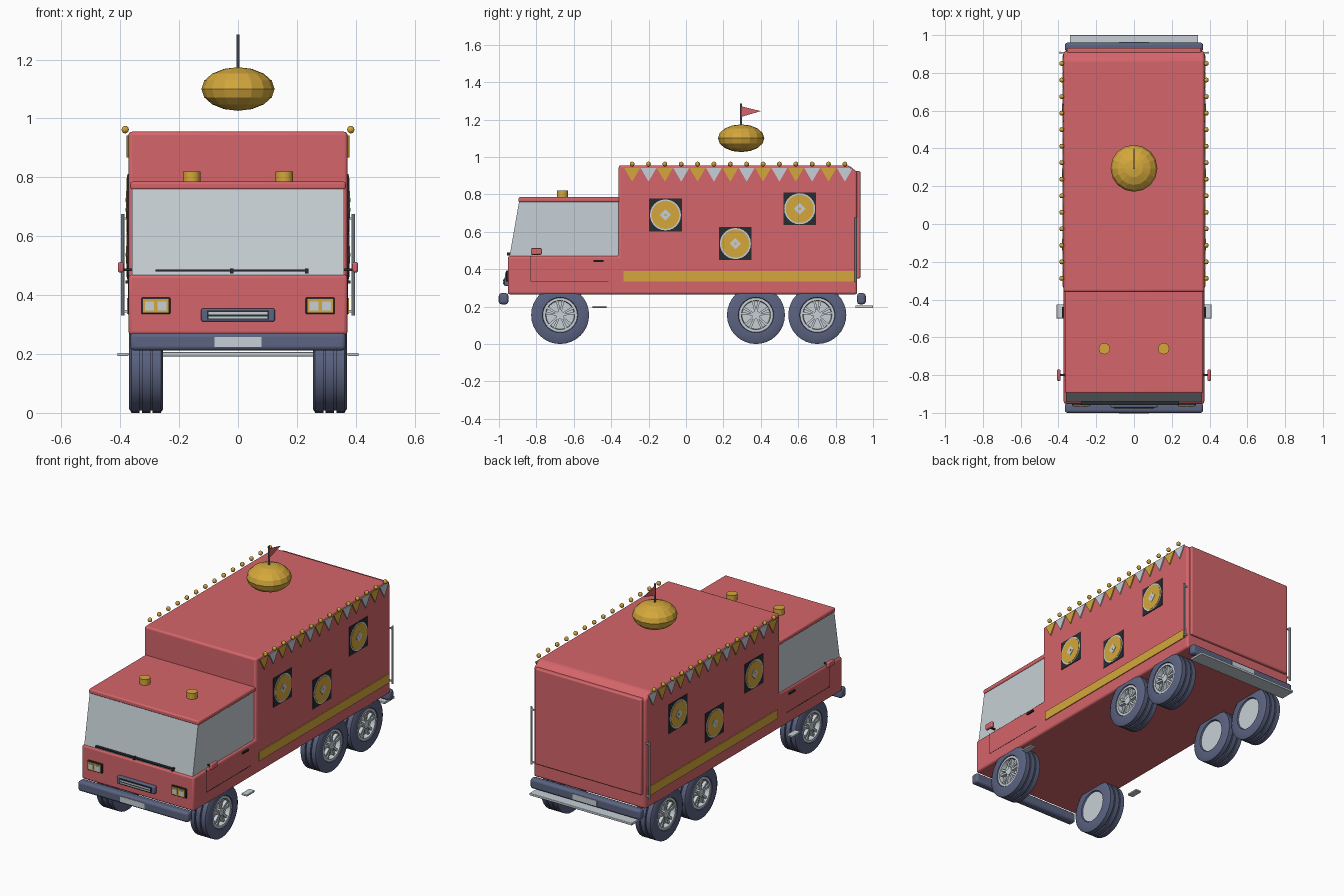
import bpy, bmesh
from math import sin, cos, pi, radians
from mathutils import Matrix, Vector

old = bpy.data.objects.get("Cube")
if old:
    bpy.data.objects.remove(old, do_unlink=True)


def material(name, rgb):
    m = bpy.data.materials.new(name)
    m.use_nodes = True
    m.diffuse_color = (*rgb, 1)
    m.node_tree.nodes["Principled BSDF"].inputs["Base Color"].default_value = (*rgb, 1)
    return m


RED = material("coral red", (0.66, 0.13, 0.145))
GOLD = material("gold", (0.66, 0.39, 0.045))
SILVER = material("pale silver", (0.57, 0.63, 0.67))
SLATE = material("slate blue", (0.105, 0.125, 0.22))
BLACK = material("black", (0.022, 0.024, 0.028))
STEEL = material("steel", (0.17, 0.19, 0.23))


def finish(name, bm, mat, bevel=0, smooth=False):
    bmesh.ops.recalc_face_normals(bm, faces=bm.faces)
    me = bpy.data.meshes.new(name)
    bm.to_mesh(me)
    bm.free()
    me.materials.append(mat)
    ob = bpy.data.objects.new(name, me)
    bpy.context.collection.objects.link(ob)
    if bevel:
        mod = ob.modifiers.new("rounded edges", "BEVEL")
        mod.width, mod.segments = bevel, 3
        mod.limit_method, mod.angle_limit = "ANGLE", radians(25)
    if smooth or bevel:
        bpy.ops.object.select_all(action="DESELECT")
        ob.select_set(True)
        bpy.context.view_layer.objects.active = ob
        bpy.ops.object.shade_smooth_by_angle(angle=radians(35))
    return ob


def prism(name, pts, x0, x1, mat, bevel=0, smooth=False):
    """Extrude a (y, z) outline along x."""
    bm = bmesh.new()
    face = bm.faces.new([bm.verts.new((x0, y, z)) for y, z in pts])
    res = bmesh.ops.extrude_face_region(bm, geom=[face])
    verts = [v for v in res["geom"] if isinstance(v, bmesh.types.BMVert)]
    bmesh.ops.translate(bm, verts=verts, vec=(x1 - x0, 0, 0))
    return finish(name, bm, mat, bevel, smooth)


def box(name, x, y, z, mat, bevel=0):
    pts = [(y[0], z[0]), (y[1], z[0]), (y[1], z[1]), (y[0], z[1])]
    return prism(name, pts, x[0], x[1], mat, bevel)


def ring(y, z, r, n):
    return [(y + r * cos(2 * pi * i / n), z + r * sin(2 * pi * i / n)) for i in range(n)]


def square(y, z, r):
    return [(y - r, z - r), (y + r, z - r), (y + r, z + r), (y - r, z + r)]


def post(name, loc, r, height, mat, n=16):
    bm = bmesh.new()
    bmesh.ops.create_cone(bm, cap_ends=True, segments=n, radius1=r, radius2=r,
                          depth=height, matrix=Matrix.Translation(loc))
    return finish(name, bm, mat, smooth=True)


def ball(name, loc, scale, mat, u, v):
    bm = bmesh.new()
    bmesh.ops.create_uvsphere(bm, u_segments=u, v_segments=v, radius=1,
                              matrix=Matrix.Translation(loc) @ Matrix.Diagonal((*scale, 1)))
    return finish(name, bm, mat)


def lathe(name, profile, centre, mat, n=32):
    """Spin a closed (x, radius) profile round the x axis."""
    bm = bmesh.new()
    c = Vector(centre)
    vs = [bm.verts.new(c + Vector((x, 0, r))) for x, r in profile]
    es = [bm.edges.new((a, b)) for a, b in zip(vs, vs[1:] + vs[:1])]
    bmesh.ops.spin(bm, geom=vs + es, cent=c, axis=(1, 0, 0), angle=2 * pi, steps=n)
    bmesh.ops.remove_doubles(bm, verts=bm.verts, dist=0.0003)
    return finish(name, bm, mat, smooth=True)


# Body shell, cab glass, cab roof and rear door
W = 0.372
prism("body", [(-0.952, 0.265), (0.915, 0.265), (0.915, 0.92), (0.87, 0.955),
               (-0.36, 0.955), (-0.36, 0.47), (-0.952, 0.47)], -W, W, RED, 0.012)
prism("cab_windows", [(-0.945, 0.46), (-0.35, 0.46), (-0.35, 0.765), (-0.892, 0.765)],
      -0.36, 0.36, SILVER)
box("cab_roof", (-0.366, 0.366), (-0.896, -0.35), (0.758, 0.785), RED, 0.008)
box("rear_door", (-0.355, 0.355), (0.90, 0.932), (0.35, 0.925), RED, 0.008)

# Bumpers, number plates and rear step
for end, y0, y1, face in (("front", -1.0, -0.95, -1.0), ("rear", 0.915, 0.96, 0.96)):
    box(end + "_bumper", (-0.366, 0.366), (y0, y1), (0.212, 0.272), SLATE, 0.014)
    box(end + "_plate", (-0.08, 0.08), (face - 0.003, face + 0.003), (0.224, 0.257), SILVER)
box("rear_step", (-0.34, 0.34), (0.905, 1.0), (0.192, 0.206), SILVER, 0.003)

# Grille and wipers
box("grille_frame", (-0.125, 0.125), (-0.972, -0.945), (0.31, 0.355), SLATE, 0.006)
box("grille_slot", (-0.105, 0.105), (-0.976, -0.97), (0.317, 0.347), BLACK)
for z in (0.324, 0.338):
    box("grille_bar", (-0.1, 0.1), (-0.979, -0.973), (z - 0.004, z + 0.004), SILVER)
for x0, x1 in ((-0.28, -0.02), (-0.02, 0.235)):
    box("wiper", (x0, x1), (-0.957, -0.94), (0.48, 0.487), BLACK)
    box("wiper_pivot", (x1 - 0.008, x1 + 0.004), (-0.958, -0.94), (0.473, 0.49), BLACK)

# Parts repeated on both sides
PANELS = ((-0.11, 0.69), (0.264, 0.537), (0.608, 0.723))
for s, side in ((1, "left"), (-1, "right")):
    def span(a, b):
        return sorted((s * a, s * b))

    # Headlights
    box(side + "_headlight_rim", span(0.23, 0.328), (-0.962, -0.945), (0.335, 0.392), BLACK, 0.004)
    box(side + "_headlight", span(0.236, 0.322), (-0.966, -0.958), (0.341, 0.386), GOLD)
    for x in (0.258, 0.3):
        box(side + "_lamp", span(x - 0.015, x + 0.015), (-0.969, -0.964), (0.348, 0.378), SILVER)

    # Mirror, door handle, door seams, step and grab rail
    box(side + "_mirror", span(0.388, 0.408), (-0.83, -0.77), (0.477, 0.512), RED, 0.007)
    box(side + "_mirror_arm", span(0.355, 0.392), (-0.805, -0.795), (0.482, 0.49), BLACK)
    box(side + "_door_handle", span(W, 0.382), (-0.495, -0.44), (0.439, 0.449), BLACK)
    box(side + "_door_seam_front", span(W - 0.002, W + 0.001), (-0.831, -0.828), (0.335, 0.468), BLACK)
    box(side + "_door_seam_base", span(W - 0.002, W + 0.001), (-0.83, -0.415), (0.334, 0.337), BLACK)
    box(side + "_cab_step", span(0.372, 0.41), (-0.5, -0.425), (0.193, 0.204), SILVER, 0.003)
    post(side + "_grab_rail", (s * 0.392, 0.907, 0.503), 0.006, 0.345, SILVER, 10)
    for z in (0.345, 0.66):
        box(side + "_rail_bracket", span(0.365, 0.392), (0.903, 0.911), (z - 0.004, z + 0.004), SILVER)

    # Gold stripe and round emblems on square plates
    box(side + "_stripe", span(W, W + 0.005), (-0.335, 0.9), (0.335, 0.39), GOLD)
    for y, z in PANELS:
        prism(side + "_emblem_plate", square(y, z, 0.0875), *span(W, W + 0.003), BLACK)
        prism(side + "_emblem_edge", ring(y, z, 0.083, 24), *span(W, W + 0.005), SILVER)
        prism(side + "_emblem_disc", ring(y, z, 0.075, 24), *span(W, W + 0.007), GOLD)
        prism(side + "_emblem_diamond", ring(y, z, 0.03, 4), *span(W, W + 0.009), SILVER)
        prism(side + "_emblem_dot", square(y, z, 0.006), *span(W, W + 0.0098), GOLD)

    # Bunting and bulbs along the roof edge
    for i in range(14):
        y = -0.288 + i * 0.0875
        prism(side + "_pennant", [(y - 0.043, 0.942), (y + 0.043, 0.942), (y, 0.868)],
              *span(W, W + 0.006), SILVER if i % 2 else GOLD)
        ball(side + "_bulb", (s * 0.383, y, 0.962), (0.013,) * 3, GOLD, 10, 6)

    # Roof beacons
    post(side + "_beacon", (s * 0.157, -0.66, 0.8), 0.03, 0.04, GOLD, 20)

    # Wheels: grooved tyre, hub disc, rim and five pairs of spokes
    half = [(0.048, 0.09), (0.058, 0.095), (0.058, 0.14), (0.05, 0.155), (0.022, 0.155),
            (0.022, 0.147), (0.014, 0.147), (0.014, 0.155)]
    tyre = half + [(-x, r) for x, r in reversed(half)]
    for y in (-0.673, 0.374, 0.702):
        cx, cz = s * 0.312, 0.155
        lathe(side + "_tyre", tyre, (cx, y, cz), SLATE)
        prism(side + "_hub_disc", ring(y, cz, 0.092, 32), *span(0.262, 0.338), SILVER, smooth=True)
        lathe(side + "_rim", [(s * 0.02, 0.092), (s * 0.054, 0.092), (s * 0.054, 0.078),
                              (s * 0.02, 0.074)], (cx, y, cz), SILVER)
        prism(side + "_hub_cap", ring(y, cz, 0.022, 16), *span(0.335, 0.362), SILVER, smooth=True)
        for k in range(5):
            a = pi / 2 + 2 * pi * k / 5
            for off in (-0.2, 0.2):
                p = [(y + r * cos(a + off * f + d), cz + r * sin(a + off * f + d))
                     for r, f, d in ((0.015, 1, -0.3), (0.08, 1, -0.09), (0.08, 1, 0.09), (0.015, 1, 0.3))]
                prism(side + "_spoke", p, *span(0.335, 0.358), SILVER)

# Floating dome with pole and flag
ball("dome", (0, 0.295, 1.1), (0.124, 0.124, 0.074), GOLD, 16, 8)
post("flag_pole", (0, 0.295, 1.22), 0.005, 0.13, STEEL, 8)
prism("flag", [(0.298, 1.27), (0.298, 1.215), (0.4, 1.245)], -0.002, 0.002, RED)
